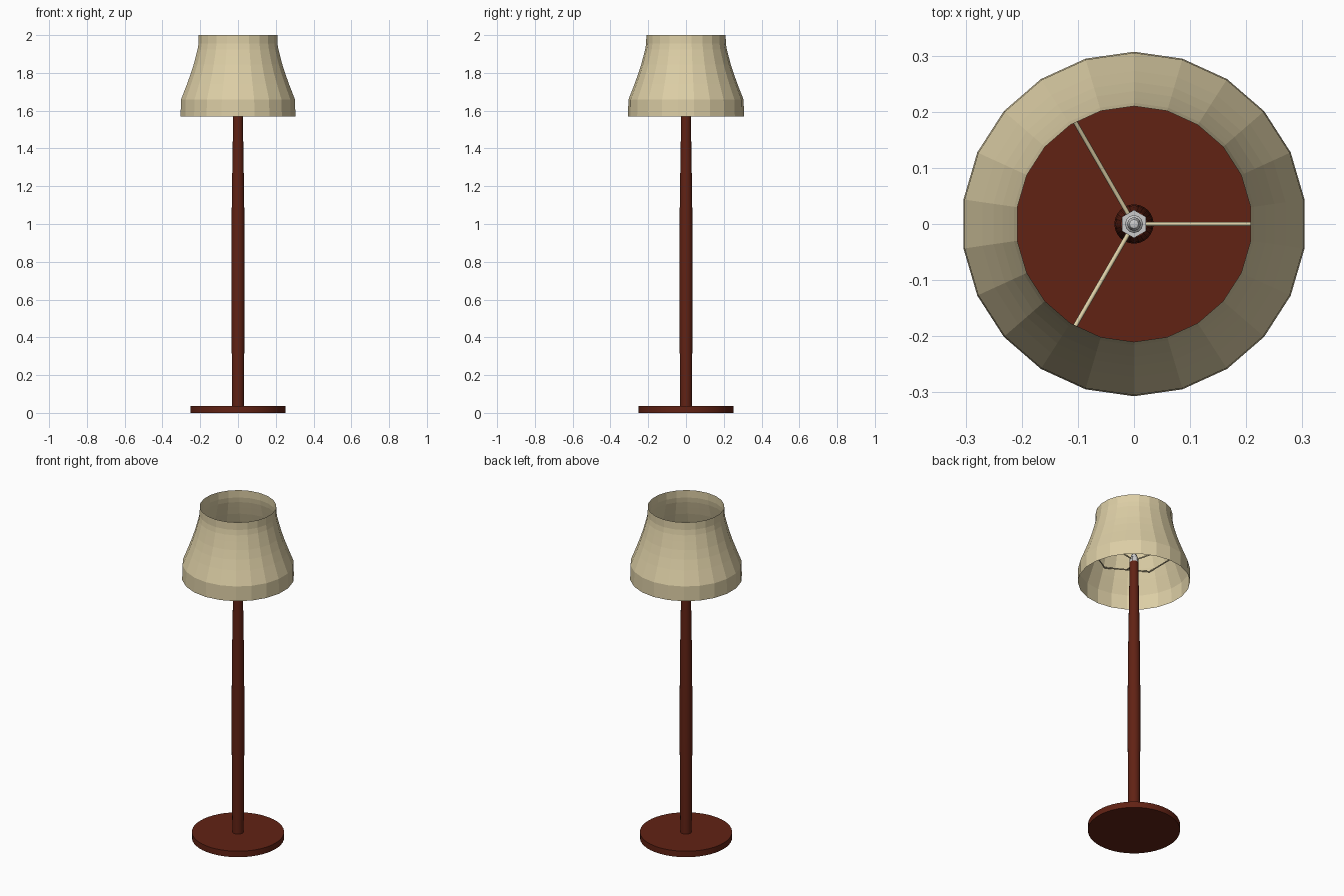
import bpy, bmesh, math
from mathutils import Vector

if "Cube" in bpy.data.objects:
    bpy.data.objects.remove(bpy.data.objects["Cube"])


def material(name, color):
    m = bpy.data.materials.new(name)
    m.diffuse_color = (*color, 1)
    m.use_nodes = True
    m.node_tree.nodes["Principled BSDF"].inputs["Base Color"].default_value = m.diffuse_color
    return m


wood = material("red_brown_wood", (0.12, 0.016, 0.007))
cloth = material("cream_cloth", (0.72, 0.62, 0.38))


def lathe(name, profile, sides, mat=None, phase=0.0, smooth=False):
    """Revolve (radius, z) points around z; radius 0 closes an end."""
    bm = bmesh.new()
    rings = []
    for r, z in profile:
        if r == 0:
            rings.append([bm.verts.new((0, 0, z))] * sides)
        else:
            angles = [phase + 2 * math.pi * i / sides for i in range(sides)]
            rings.append([bm.verts.new((r * math.cos(a), r * math.sin(a), z)) for a in angles])
    for low, high in zip(rings, rings[1:]):
        for i in range(sides):
            j = (i + 1) % sides
            bm.faces.new(dict.fromkeys((low[i], low[j], high[j], high[i])))
    return finish(name, bm, mat, smooth)


def finish(name, bm, mat, smooth=False):
    me = bpy.data.meshes.new(name)
    bm.to_mesh(me)
    bm.free()
    ob = bpy.data.objects.new(name, me)
    bpy.context.collection.objects.link(ob)
    if mat:
        me.materials.append(mat)
    if smooth:
        bpy.ops.object.select_all(action='DESELECT')
        ob.select_set(True)
        bpy.context.view_layer.objects.active = ob
        bpy.ops.object.shade_smooth_by_angle(angle=math.radians(35))
    return ob


def wire(name, points, radius, closed=False):
    cu = bpy.data.curves.new(name, 'CURVE')
    cu.dimensions = '3D'
    cu.bevel_depth = radius
    cu.bevel_resolution = 1
    cu.use_fill_caps = True
    sp = cu.splines.new('POLY')
    sp.points.add(len(points) - 1)
    for p, co in zip(sp.points, points):
        p.co = (*co, 1)
    sp.use_cyclic_u = closed
    ob = bpy.data.objects.new(name, cu)
    bpy.context.collection.objects.link(ob)
    cu.materials.append(cloth)


def polar(r, degrees, z):
    a = math.radians(degrees)
    return (r * math.cos(a), r * math.sin(a), z)


# Round foot and gently swelling pole
lathe("base", [(0, 0), (0.252, 0), (0.252, 0.036), (0, 0.036)], 48, wood, smooth=True)
lathe("pole", [(0, 0.03), (0.031, 0.03), (0.033, 0.3), (0.035, 0.6), (0.035, 0.82),
               (0.033, 1.1), (0.030, 1.3), (0.026, 1.55), (0.024, 1.69), (0, 1.69)],
      24, wood, smooth=True)

# Flared 22-sided shade, an open sheet
lathe("shade", [(0.307, 1.57), (0.305, 1.658), (0.273, 1.74), (0.253, 1.795), (0.237, 1.845),
                (0.225, 1.89), (0.216, 1.925), (0.211, 1.955), (0.210, 2.0)],
      22, cloth, phase=math.pi / 2)

# Hexagonal nut and rounded finial holding the frame
lathe("nut", [(0, 1.69), (0.025, 1.69), (0.025, 1.72), (0, 1.72)], 6, phase=math.pi / 6)
lathe("finial", [(0, 1.715), (0.016, 1.715), (0.016, 1.735), (0.011, 1.74), (0.012, 1.755),
                 (0.008, 1.765), (0, 1.768)], 12, smooth=True)

# Hexagonal wire ring and three bent arms
wire("shade_ring", [polar(0.248, 30 + 60 * i, 1.768) for i in range(6)], 0.004, True)
for i in range(3):
    a = 120 * i
    wire(f"shade_arm_{i + 1}", [polar(0.015, a, 1.708), polar(0.105, a, 1.725),
                                polar(0.215, a, 1.768)], 0.004)
